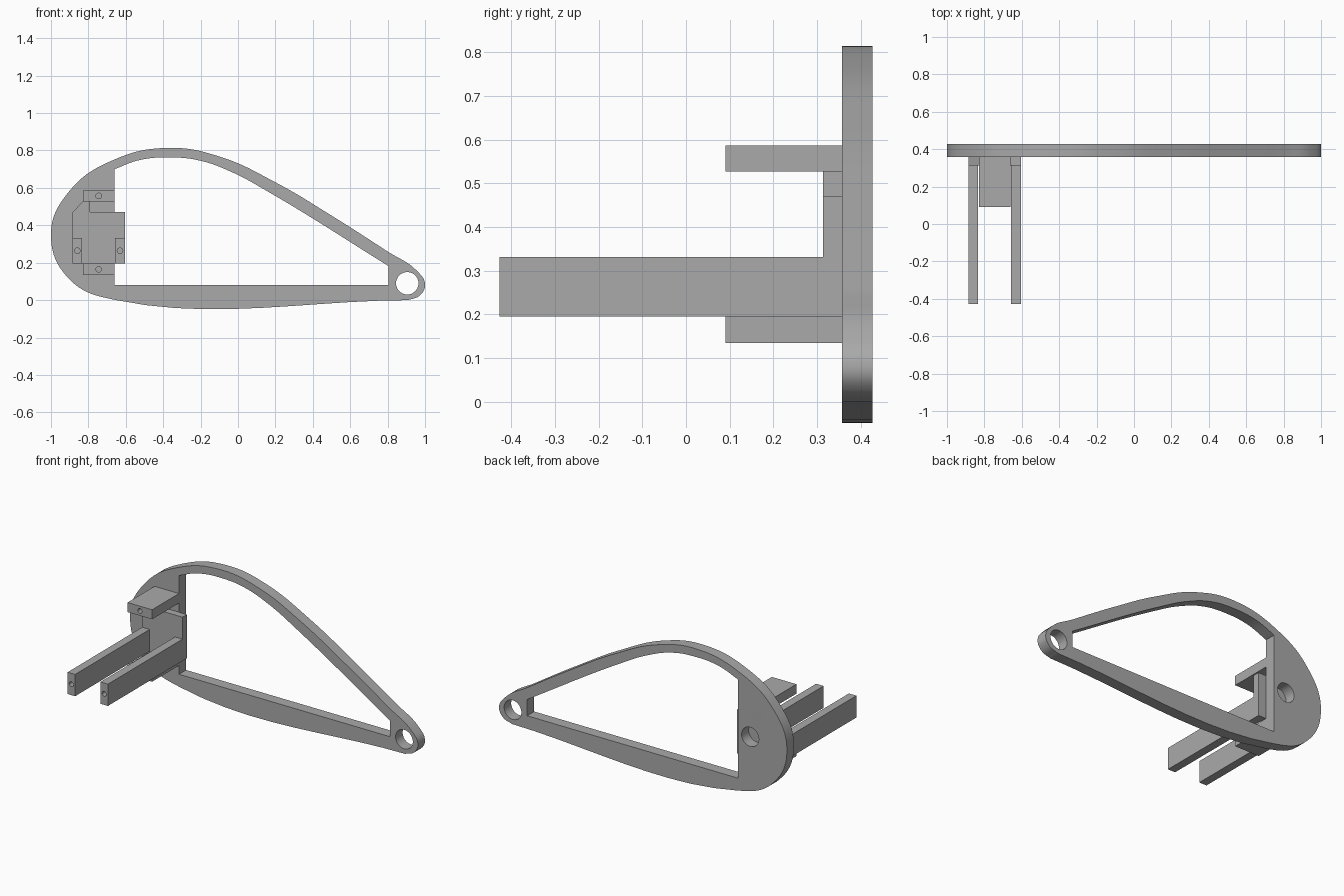
import bpy
import math

if "Cube" in bpy.data.objects:
    bpy.data.objects.remove(bpy.data.objects["Cube"], do_unlink=True)

grey = bpy.data.materials.new("plain grey")
grey.use_nodes = True
COLOUR = (0.4, 0.4, 0.4, 1)
grey.diffuse_color = COLOUR
grey.node_tree.nodes["Principled BSDF"].inputs["Base Color"].default_value = COLOUR


def circle(x, z, r):
    return [(x + r, z, "AUTO"), (x, z + r, "AUTO"), (x - r, z, "AUTO"), (x, z - r, "AUTO")]


def polygon(*points):
    return [(x, z, "VECTOR") for x, z in points]


def rectangle(x0, x1, z0, z1):
    return polygon((x0, z0), (x1, z0), (x1, z1), (x0, z1))


def extrude_profile(name, loops, y0, y1, resolution=16):
    """Extrude closed x-z loops from y0 to y1; inner loops become holes."""
    curve = bpy.data.curves.new(name, "CURVE")
    curve.dimensions = "2D"
    curve.fill_mode = "BOTH"
    curve.extrude = (y1 - y0) / 2
    curve.resolution_u = resolution
    for loop in loops:
        spline = curve.splines.new("BEZIER")
        spline.bezier_points.add(len(loop) - 1)
        spline.use_cyclic_u = True
        for point, (x, z, handle) in zip(spline.bezier_points, loop):
            point.co = (x, z, 0)
            point.handle_left_type = point.handle_right_type = handle
    obj = bpy.data.objects.new(name, curve)
    bpy.context.collection.objects.link(obj)
    obj.rotation_euler.x = math.pi / 2
    obj.location.y = (y0 + y1) / 2
    bpy.ops.object.select_all(action="DESELECT")
    obj.select_set(True)
    bpy.context.view_layer.objects.active = obj
    bpy.ops.object.convert(target="MESH")
    obj = bpy.context.view_layer.objects.active
    # Weld the caps to the sides
    bpy.ops.object.mode_set(mode="EDIT")
    bpy.ops.mesh.select_all(action="SELECT")
    bpy.ops.mesh.remove_doubles(threshold=0.0003)
    bpy.ops.mesh.normals_make_consistent(inside=False)
    bpy.ops.object.mode_set(mode="OBJECT")
    bpy.ops.object.transform_apply(location=True, rotation=True, scale=True)
    obj.data.materials.clear()
    obj.data.materials.append(grey)
    bpy.ops.object.shade_smooth_by_angle(angle=math.radians(30))
    return obj


def drilled_bar(name, x0, x1, z0, z1, y_front, hole_z):
    """Bar with a small blind screw hole in its front end."""
    bar = extrude_profile(name, [rectangle(x0, x1, z0, z1)], y_front, PLATE_FRONT)
    bpy.ops.mesh.primitive_cylinder_add(vertices=20, radius=0.015, depth=0.2,
                                        location=((x0 + x1) / 2, y_front, hole_z),
                                        rotation=(math.pi / 2, 0, 0))
    drill = bpy.context.object
    drill.hide_render = True
    cut = bar.modifiers.new("screw hole", "BOOLEAN")
    cut.operation = "DIFFERENCE"
    cut.object = drill
    bpy.context.view_layer.objects.active = bar
    bpy.ops.object.modifier_apply(modifier=cut.name)
    bpy.data.objects.remove(drill, do_unlink=True)


PLATE_FRONT, PLATE_BACK = 0.357, 0.427

# Teardrop frame plate with window, tip hole and pivot hole
outline = [(-0.65, 0, "AUTO"), (-0.90, 0.11, "AUTO"), (-1.0, 0.353, "AUTO"),
           (-0.90, 0.585, "AUTO"), (-0.66, 0.752, "AUTO"), (-0.37, 0.814, "AUTO"),
           (-0.10, 0.768, "AUTO"), (0.20, 0.630, "AUTO"), (0.50, 0.452, "AUTO"),
           (0.80, 0.260, "AUTO"), (0.955, 0.158, "AUTO"), (1.0, 0.085, "AUTO"),
           (0.975, 0.027, "AUTO"), (0.91, 0, "VECTOR")]
window = [(-0.66, 0.08, "VECTOR"), (-0.66, 0.70, "VECTOR"), (-0.53, 0.748, "AUTO"),
          (-0.36, 0.763, "AUTO"), (-0.20, 0.745, "AUTO"), (-0.03, 0.683, "AUTO"),
          (0.14, 0.592, "AUTO"), (0.805, 0.182, "VECTOR"), (0.805, 0.08, "VECTOR")]
extrude_profile("frame_plate",
                [outline, window, circle(0.905, 0.09, 0.06), circle(-0.745, 0.362, 0.06)],
                PLATE_FRONT, PLATE_BACK, 10)

# Mounting pad on the front of the plate
extrude_profile("mounting_pad",
                [polygon((-0.885, 0.195), (-0.605, 0.195), (-0.605, 0.47), (-0.79, 0.47),
                         (-0.79, 0.527), (-0.83, 0.527), (-0.885, 0.47))],
                0.313, PLATE_FRONT, 1)

# Two long arms and two short blocks
for name, x0 in (("right_arm", -0.885), ("left_arm", -0.657)):
    drilled_bar(name, x0, x0 + 0.052, 0.195, 0.332, -0.427, 0.264)
for name, z0 in (("upper_block", 0.527), ("lower_block", 0.135)):
    drilled_bar(name, -0.83, -0.66, z0, z0 + 0.06, 0.09, z0 + 0.03)
